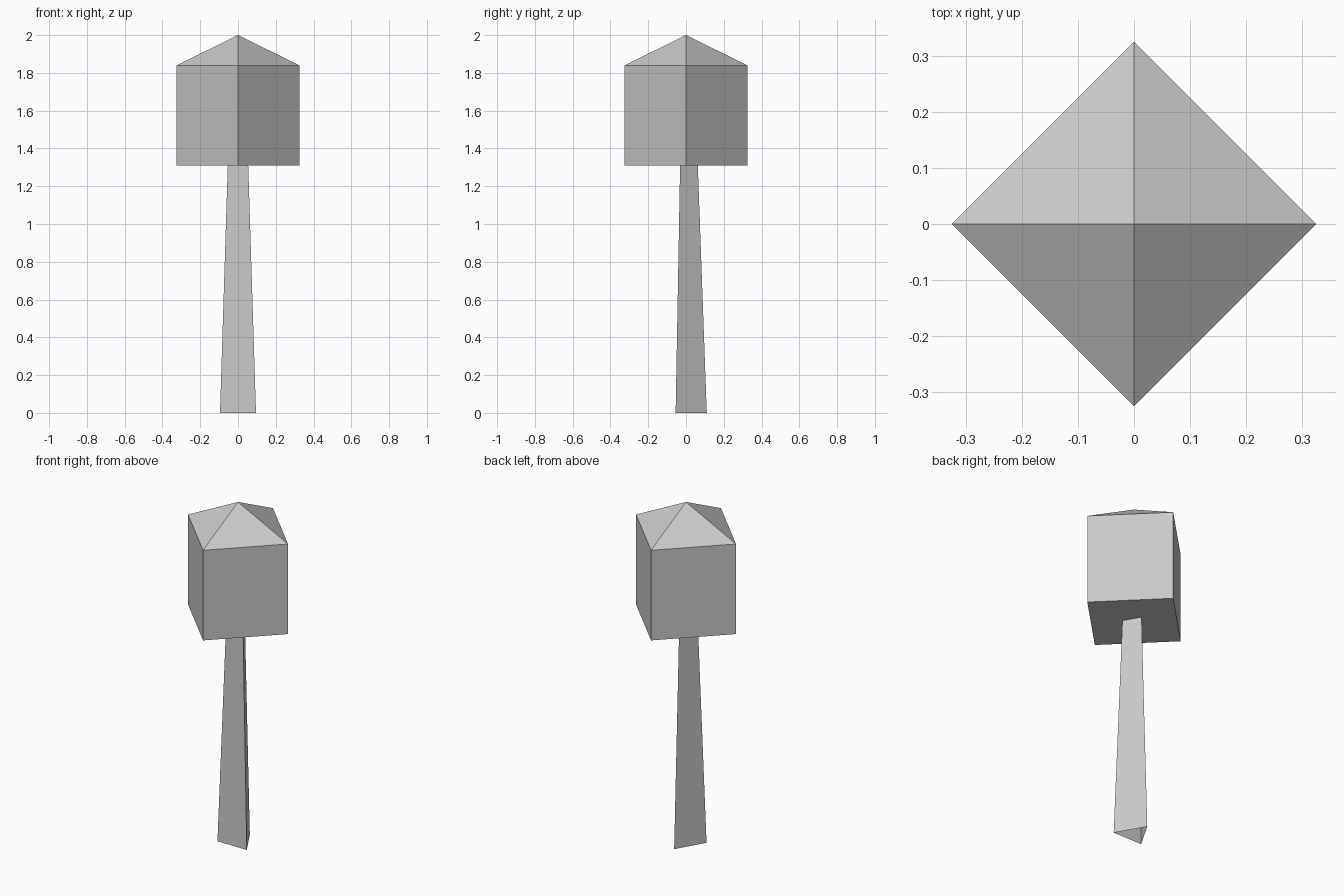
import bpy
import bmesh
from math import cos, sin, tau, pi

default = bpy.data.objects.get("Cube")
if default:
    bpy.data.objects.remove(default, do_unlink=True)

grey = bpy.data.materials.new("light grey")
grey.use_nodes = True
colour = (0.59, 0.59, 0.59, 1)
grey.diffuse_color = colour
grey.node_tree.nodes["Principled BSDF"].inputs["Base Color"].default_value = colour


def ring(bm, sides, radius, z):
    """Regular polygon of vertices with its first corner pointing to the back."""
    angles = [pi / 2 + tau * i / sides for i in range(sides)]
    return [bm.verts.new((radius * cos(a), radius * sin(a), z)) for a in angles]


def walls(bm, low, high):
    """Quads joining two rings."""
    n = len(low)
    for i in range(n):
        j = (i + 1) % n
        bm.faces.new((low[i], low[j], high[j], high[i]))


def finish(bm, name):
    mesh = bpy.data.meshes.new(name)
    bm.to_mesh(mesh)
    bm.free()
    mesh.materials.append(grey)
    obj = bpy.data.objects.new(name, mesh)
    bpy.context.collection.objects.link(obj)


EAVES, BASE, APEX = 1.84, 1.31, 2.0

# Tapered three-sided post, open at both ends
bm = bmesh.new()
walls(bm, ring(bm, 3, 0.11, 0), ring(bm, 3, 0.0625, BASE))
finish(bm, "post")

# Square head with a pyramid roof, corners on the axes
bm = bmesh.new()
bottom = ring(bm, 4, 0.325, BASE)
top = ring(bm, 4, 0.325, EAVES)
walls(bm, bottom, top)
bm.faces.new(reversed(bottom))
peak = bm.verts.new((0, 0, APEX))
for i in range(4):
    bm.faces.new((top[i], top[(i + 1) % 4], peak))
finish(bm, "head")
